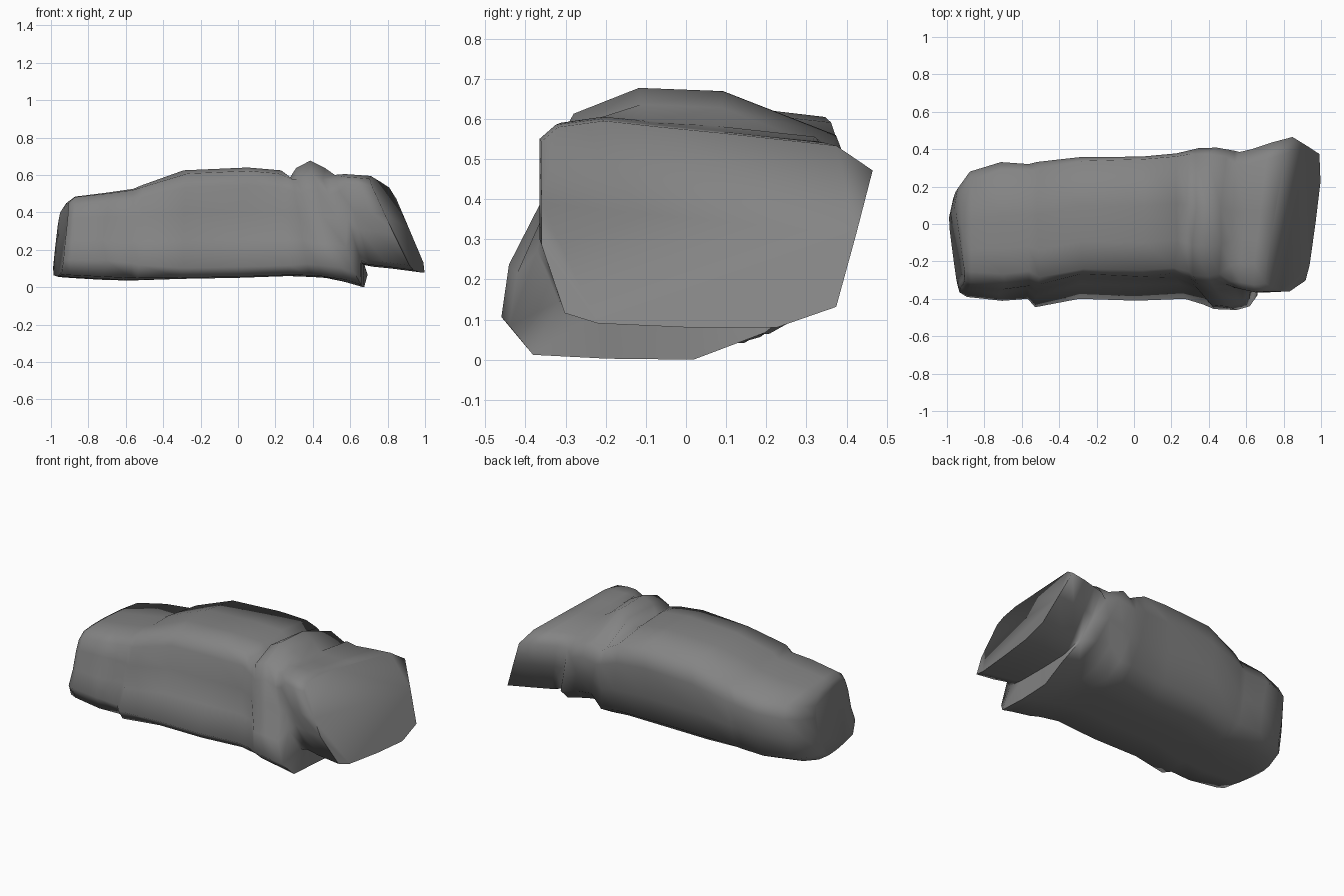
import bpy, bmesh, random

random.seed(4)

# Unit cross-sections (y, z), seen from the right: flared-base body and blocky end
BODY = [(0.07, 0.01), (0.32, 0), (0.57, 0), (0.77, 0.02), (0.90, 0.14), (0.97, 0.42),
        (1.0, 0.74), (0.97, 0.94), (0.65, 0.99), (0.40, 1.0), (0.21, 0.97),
        (0.16, 0.84), (0.13, 0.6), (0.09, 0.35), (0, 0.10)]
BLOCK = [(0.07, 0.07), (0.17, 0.02), (0.45, 0), (0.71, 0), (0.89, 0.1), (0.95, 0.45),
         (1, 0.76), (0.89, 0.88), (0.55, 0.94), (0.36, 0.97), (0.19, 1.0),
         (0.05, 0.97), (0, 0.9), (0, 0.6), (0, 0.4)]

# Stations: x at top, x at bottom, y min, y max, z bottom, z top, block blend, skew
STATIONS = [
    (-0.94, -0.99, -0.33, 0.08, 0.06, 0.43, 0.4, -0.13),
    (-0.92, -0.965, -0.365, 0.19, 0.055, 0.46, 0.4, -0.06),
    (-0.87, -0.90, -0.39, 0.28, 0.05, 0.49, 0.4, 0),
    (-0.70, -0.72, -0.42, 0.335, 0.04, 0.51, 0.4, 0),
    (-0.55, -0.57, -0.40, 0.325, 0.035, 0.53, 0.3, 0),
    (-0.51, -0.53, -0.445, 0.335, 0.037, 0.55, 0.2, 0),
    (-0.28, -0.30, -0.40, 0.36, 0.045, 0.625, 0, 0),
    (0.05, 0.00, -0.41, 0.37, 0.05, 0.64, 0, 0),
    (0.22, 0.27, -0.40, 0.385, 0.06, 0.625, 0, 0),
    (0.29, 0.38, -0.43, 0.405, 0.055, 0.59, 0.1, 0),
    (0.32, 0.46, -0.455, 0.41, 0.05, 0.64, 0.15, 0),
    (0.39, 0.57, -0.46, 0.41, 0.03, 0.68, 0.15, 0),
    (0.46, 0.68, -0.44, 0.40, 0.00, 0.64, 0.2, 0.04),
    (0.52, 0.67, -0.37, 0.385, 0.12, 0.605, 0.7, 0.02),
    (0.58, 0.72, -0.35, 0.40, 0.11, 0.605, 1, 0.04),
    (0.66, 0.82, -0.365, 0.435, 0.10, 0.60, 1, 0.08),
    (0.735, 0.97, -0.36, 0.465, 0.08, 0.595, 1, 0.12),
]

# Rock body: loft the stations
bm = bmesh.new()
rings = []
for i, (xt, xb, y0, y1, z0, z1, w, skew) in enumerate(STATIONS):
    ring = []
    for (u1, v1), (u2, v2) in zip(BODY, BLOCK):
        u, v = u1 + (u2 - u1) * w, v1 + (v2 - v1) * w
        # low bulge on the front above the foot
        if 10 <= i <= 12 and u < 0.3 and 0.2 < v < 0.5:
            u = 0.015
        y, z = y0 + (y1 - y0) * u, z0 + (z1 - z0) * v
        j = 0.012 if 2 < i < 13 else 0
        x = xb + (xt - xb) * v + skew * y + random.uniform(-j, j)
        # inward-only dents on the sides keep the outline
        if 0.2 < v < 0.9:
            y += random.uniform(0, j) * (1 if u < 0.5 else -1)
        # narrow crest on top, foot lifted towards the back
        if 10 <= i <= 12:
            z -= v * (0.33 * max(0, y - 0.1) + 0.4 * max(0, -0.15 - y))
            z += 0.35 * (1 - v) * max(0, y - 0.03)
        ring.append(bm.verts.new((x, y, z)))
    rings.append(ring)
n = len(BODY)
for a, b in zip(rings, rings[1:]):
    for k in range(n):
        m = (k + 1) % n
        bm.faces.new((a[k], a[m], b[m], b[k]))
bm.faces.new(rings[0])
bm.faces.new(rings[-1])
bmesh.ops.recalc_face_normals(bm, faces=bm.faces[:])

mesh = bpy.data.meshes.new("long_rock")
bm.to_mesh(mesh)
bm.free()
rock = bpy.data.objects.new("long_rock", mesh)
bpy.context.collection.objects.link(rock)

# Dark grey stone
stone = bpy.data.materials.new("stone")
stone.diffuse_color = (0.23, 0.23, 0.23, 1)
mesh.materials.append(stone)

bpy.context.view_layer.objects.active = rock
rock.select_set(True)
bpy.ops.object.shade_smooth_by_angle(angle=1.4)
